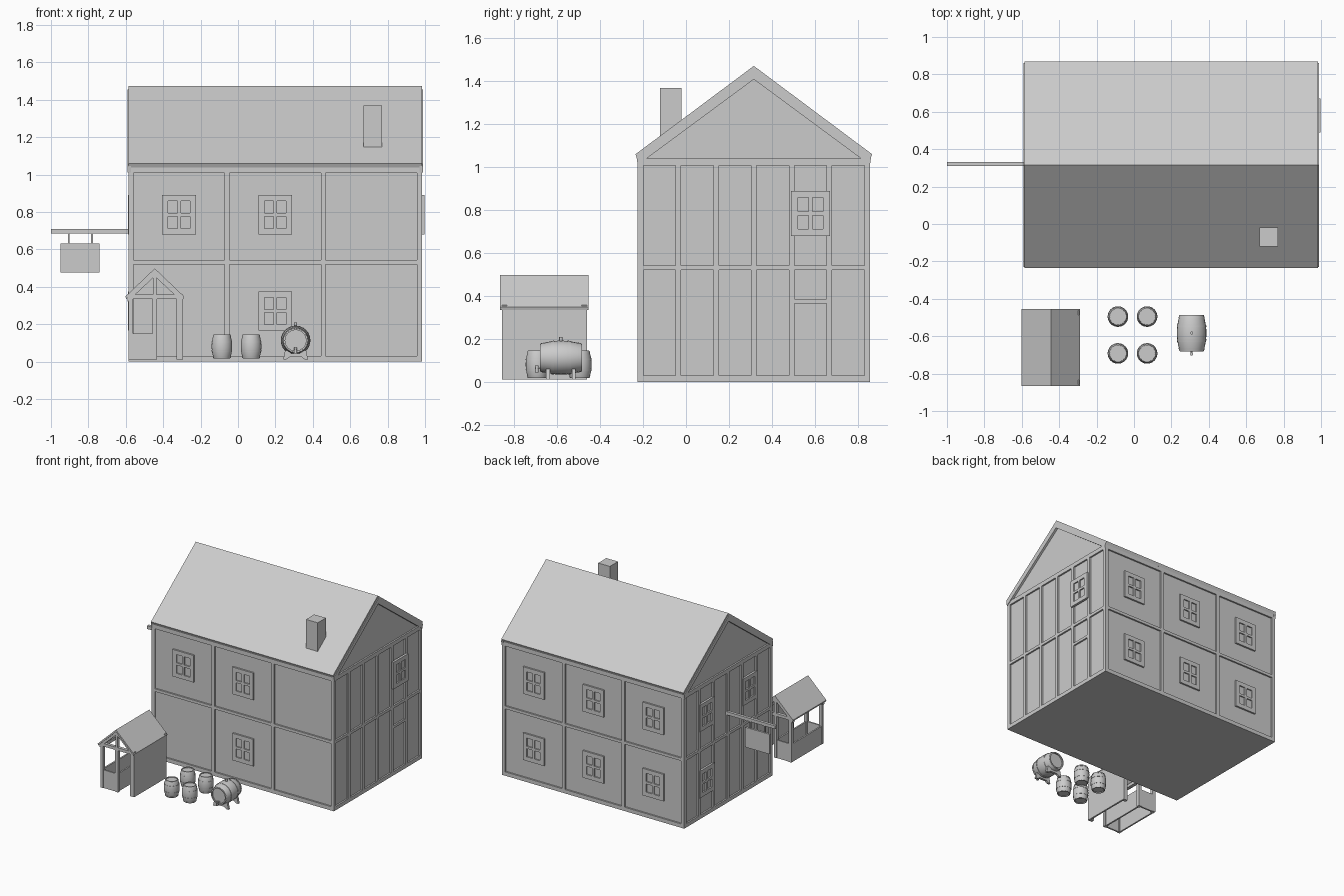
import bpy, bmesh, math
from mathutils import Matrix, Vector

cube = bpy.data.objects.get("Cube")
if cube:
    bpy.data.objects.remove(cube)

grey = bpy.data.materials.new("plain grey")
grey.use_nodes = True
grey.diffuse_color = (0.6, 0.6, 0.6, 1)
grey.node_tree.nodes["Principled BSDF"].inputs["Base Color"].default_value = grey.diffuse_color


def finish(name, bm, matrix=None, smooth=False):
    bmesh.ops.recalc_face_normals(bm, faces=bm.faces)
    mesh = bpy.data.meshes.new(name)
    bm.to_mesh(mesh)
    bm.free()
    mesh.materials.append(grey)
    ob = bpy.data.objects.new(name, mesh)
    bpy.context.scene.collection.objects.link(ob)
    if matrix:
        ob.matrix_world = matrix
    if smooth:
        bpy.ops.object.select_all(action='DESELECT')
        ob.select_set(True)
        bpy.context.view_layer.objects.active = ob
        bpy.ops.object.shade_smooth_by_angle(angle=math.radians(35))
    return ob


def boxes(name, bounds, matrix=None):
    """One object made of boxes, each given as (x0, x1, y0, y1, z0, z1)."""
    bm = bmesh.new()
    for x0, x1, y0, y1, z0, z1 in bounds:
        centre = Matrix.Translation(((x0 + x1) / 2, (y0 + y1) / 2, (z0 + z1) / 2))
        size = Matrix.Diagonal((x1 - x0, y1 - y0, z1 - z0, 1))
        bmesh.ops.create_cube(bm, size=1, matrix=centre @ size)
    return finish(name, bm, matrix)


def prism(name, points, axis, start, end):
    """Extrude a profile of (across, z) points along x or y."""
    bm = bmesh.new()
    place = (lambda u, z: (start, u, z)) if axis == "x" else (lambda u, z: (u, start, z))
    face = bm.faces.new([bm.verts.new(place(u, z)) for u, z in points])
    out = bmesh.ops.extrude_face_region(bm, geom=[face])
    step = Vector((end - start, 0, 0) if axis == "x" else (0, end - start, 0))
    bmesh.ops.translate(bm, vec=step, verts=[v for v in out["geom"] if isinstance(v, bmesh.types.BMVert)])
    return finish(name, bm)


def chevron(left, mid, right, eave, ridge, thick, trim=0.0):
    """Cross-section of a gable roof slab."""
    return [(left, eave), (mid, ridge), (right, eave),
            (right - trim, eave - thick), (mid, ridge - thick * 1.3), (left + trim, eave - thick)]


# House shell and roof
X0, X1, Y0, Y1 = -0.585, 0.983, -0.225, 0.857
MID = (Y0 + Y1) / 2
INSET, BEAM = 0.012, 0.013
prism("house_walls", [(Y0 + INSET, 0), (Y1 - INSET, 0), (Y1 - INSET, 1.04), (MID, 1.45), (Y0 + INSET, 1.04)],
      "x", X0 + INSET, X1 - INSET)
prism("house_roof", chevron(-0.236, MID, 0.868, 1.06, 1.472, 0.022, 0.01), "x", X0, X1)
for label, x in (("left", X1 - 0.012), ("right", X0 - 0.005)):
    prism(label + "_bargeboard", chevron(-0.23, MID, 0.862, 1.045, 1.455, 0.035, 0.005), "x", x, x + 0.017)
boxes("chimney", [(0.67, 0.77, -0.12, -0.02, 1.1, 1.37)])

# Timber framing: rails all round, posts on long walls and on gable walls
rails = [(0, 0.03), (0.52, 0.542), (1.008, 1.04)]
long_posts = [X0 + BEAM + i * (X1 - X0 - 2 * BEAM) / 3 for i in range(4)]
end_posts = [Y0 + BEAM + i * (Y1 - Y0 - 2 * BEAM) / 6 for i in range(7)]
for label, y in (("front", Y0), ("back", Y1 - 0.02)):
    timber = [(X0, X1, y, y + 0.02, a, b) for a, b in rails]
    timber += [(x - BEAM, x + BEAM, y, y + 0.02, 0, 1.04) for x in long_posts]
    boxes(label + "_timbers", timber)
for label, x in (("left", X1 - 0.02), ("right", X0)):
    timber = [(x, x + 0.02, Y0, Y1, a, b) for a, b in rails]
    timber += [(x, x + 0.02, y - BEAM, y + BEAM, 0, 1.04) for y in end_posts]
    boxes(label + "_timbers", timber)
boxes("left_lintel", [(X1 - 0.02, X1, end_posts[4], end_posts[5], 0.365, 0.385)])


# Windows: backing plate, raised surround and a glazing cross
def window(name, x, y, z, turn, depth=0.013):
    w, h, edge, bar = 0.09, 0.105, 0.032, 0.009
    d = -depth
    bars = [(-w, w, d * 0.3, 0.004, -h, h), (-bar, bar, d, 0, -h, h), (-w, w, d, 0, -bar, bar)]
    bars += [(s * w - edge * (s > 0), s * w + edge * (s < 0), d, 0, -h, h) for s in (-1, 1)]
    bars += [(-w, w, d, 0, s * h - edge * (s > 0), s * h + edge * (s < 0)) for s in (-1, 1)]
    boxes(name, bars, Matrix.Translation((x, y, z)) @ Matrix.Rotation(math.radians(turn), 4, "Z"))


UPPER, LOWER = 0.785, 0.27
bays = [(a + b) / 2 for a, b in zip(long_posts, long_posts[1:])]
for i, (bay, z) in enumerate([(0, UPPER), (1, UPPER), (1, LOWER)]):
    window(f"front_window_{i + 1}", bays[bay], Y0 + INSET, z, 0)
for i, x in enumerate(bays):
    window(f"back_upper_window_{i + 1}", x, Y1 - INSET, UPPER, 180)
    window(f"back_lower_window_{i + 1}", x, Y1 - INSET, LOWER, 180)
window("left_window", X1, 0.58, UPPER, 90, 0.014)
for i, (y, z) in enumerate([(0.58, UPPER), (0.58, LOWER), (0.05, UPPER)]):
    window(f"right_window_{i + 1}", X0 + INSET, y, z, -90, 0.016)

# Hanging sign
boxes("sign_pole", [(-1, X0 + 0.02, 0.31, 0.332, 0.685, 0.71)])
boxes("sign_board", [(-0.95, -0.74, 0.313, 0.329, 0.475, 0.63)])
boxes("sign_hangers", [(x - 0.005, x + 0.005, 0.316, 0.326, 0.625, 0.69) for x in (-0.905, -0.78)])

# Market stall: open on one side, low walls round the counter, one solid wall
SL, SR, SM, SF, SB, FOOT = -0.585, -0.293, -0.445, -0.858, -0.462, 0.01
prism("stall_roof", chevron(-0.602, SM, -0.288, 0.348, 0.498, 0.013, 0.004), "y", -0.866, -0.455)
POST = 0.024
frame = []
for label, y in (("front", SF), ("back", SB - POST)):
    prism(f"stall_{label}_rafters", chevron(-0.592, SM, -0.298, 0.342, 0.487, 0.024), "y", y, y + POST)
    frame += [(SL, SR, y, y + POST, 0.335, 0.358), (SM - 0.01, SM + 0.01, y, y + POST, 0.34, 0.475)]
    frame += [(x, x + POST, y, y + POST, FOOT, 0.345) for x in (SL, SM - POST / 2, SR - 0.036)]
frame += [(x, x + POST, SF, SB, 0.325, 0.35) for x in (SL, SR - POST)]
boxes("stall_frame", frame)
boxes("stall_solid_wall", [(SR - 0.013, SR, SF, SB, FOOT, 0.352)])
low = [(SL, SM, y, y + 0.012, FOOT, 0.15) for y in (SF + 0.004, SB - 0.016)]
low += [(x, x + 0.012, SF + 0.004, SB - 0.004, FOOT, 0.15) for x in (SL + 0.002, SM - 0.006)]
boxes("stall_low_walls", low)


# Barrels: turned body with recessed ends and raised hoops
def lathe(name, profile, matrix, closed=False):
    bm = bmesh.new()
    verts = [bm.verts.new((r, 0, z)) for r, z in profile]
    pairs = list(zip(verts, verts[1:])) + ([(verts[-1], verts[0])] if closed else [])
    edges = [bm.edges.new(p) for p in pairs]
    bmesh.ops.spin(bm, geom=verts + edges, cent=(0, 0, 0), axis=(0, 0, 1), angle=math.tau, steps=24)
    bmesh.ops.remove_doubles(bm, verts=bm.verts, dist=0.0001)
    return finish(name, bm, matrix, True)


def barrel(name, length, radius, matrix):
    half = length / 2
    bulge = lambda t: radius * (1 - 0.2 * t * t)
    rim, lid = bulge(1) * 0.88, half * 0.9
    side = [(bulge(i / 5), half * i / 5) for i in range(-5, 6)]
    lathe(name, [(0, -lid), (rim, -lid), (rim, -half)] + side + [(rim, half), (rim, lid), (0, lid)], matrix)
    for i, t in enumerate((-0.9, -0.4, 0.4, 0.9)):
        a, b, lift = t - 0.08, t + 0.08, radius * 0.025
        hoop = [(bulge(a) - lift, half * a), (bulge(a) + lift, half * a),
                (bulge(b) + lift, half * b), (bulge(b) - lift, half * b)]
        lathe(f"{name}_hoop_{i + 1}", hoop, matrix, True)


for i, (x, y) in enumerate((x, y) for x in (-0.086, 0.07) for y in (-0.495, -0.692)):
    barrel(f"barrel_{i + 1}", 0.128, 0.055, Matrix.Translation((x, y, 0.081)))

# Keg lying on cradles, with bung and tap
KX, KY, KZ = 0.308, -0.583, 0.113
barrel("keg", 0.195, 0.079, Matrix.Translation((KX, KY, KZ)) @ Matrix.Rotation(math.pi / 2, 4, "X"))
half_foot = [(0.066, 0.012), (0.048, 0.012), (0.03, 0.026)]
half_top = [(0.045, 0.06), (0.056, 0.06)]
outline = half_foot + [(-u, z) for u, z in reversed(half_foot)]
outline += [(-u, z) for u, z in reversed(half_top)] + [(-0.02, 0.042), (0.02, 0.042)] + half_top
for label, y in (("front", -0.06), ("back", 0.06)):
    prism(f"keg_{label}_cradle", [(KX + u, z) for u, z in outline], "y", KY + y - 0.009, KY + y + 0.009)


def rod(name, radius, length, matrix):
    bm = bmesh.new()
    bmesh.ops.create_cone(bm, cap_ends=True, segments=12, radius1=radius, radius2=radius, depth=length)
    finish(name, bm, matrix, True)


rod("keg_bung", 0.008, 0.03, Matrix.Translation((KX, KY, 0.195)))
rod("keg_tap_pipe", 0.005, 0.035, Matrix.Translation((KX, -0.685, 0.065)) @ Matrix.Rotation(math.pi / 2, 4, "X"))
rod("keg_tap_spout", 0.008, 0.032, Matrix.Translation((KX, -0.695, 0.06)))
